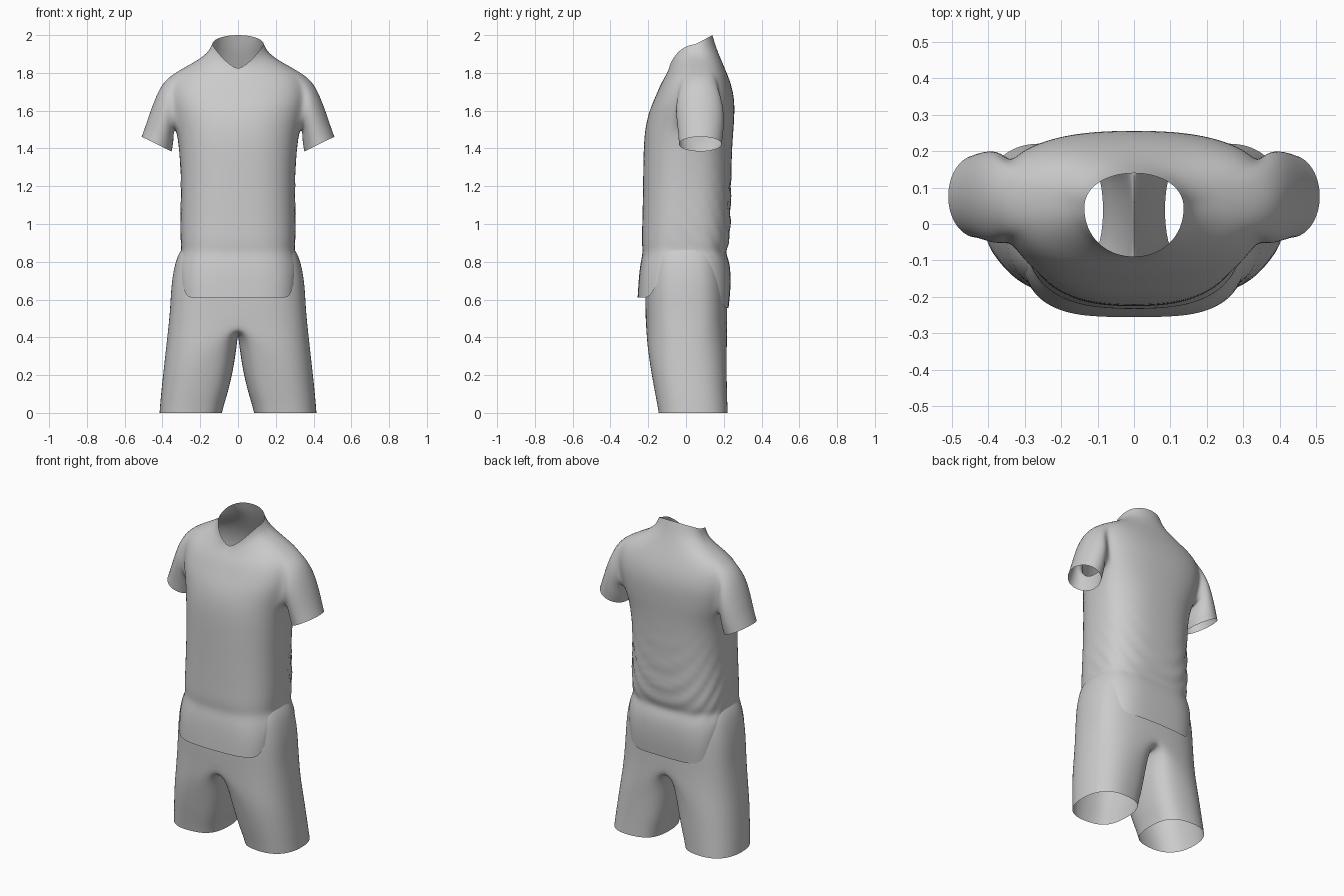
import bpy, bmesh
from math import sin, cos, pi, radians, exp

cube = bpy.data.objects.get("Cube")
if cube:
    bpy.data.objects.remove(cube)

cloth = bpy.data.materials.new("light_grey_cloth")
cloth.use_nodes = True
GREY = (0.6, 0.6, 0.6, 1)
cloth.diffuse_color = GREY
cloth.node_tree.nodes["Principled BSDF"].inputs["Base Color"].default_value = GREY


def spow(v, e):
    return abs(v) ** e * (1 if v >= 0 else -1)


def smooth(a, b, v):
    t = min(1, max(0, (v - a) / (b - a)))
    return t * t * (3 - 2 * t)


def finish(bm, name, mirror=False):
    """Turn a cage into a smooth, subdivided object."""
    bmesh.ops.recalc_face_normals(bm, faces=bm.faces)
    mesh = bpy.data.meshes.new(name)
    bm.to_mesh(mesh)
    bm.free()
    ob = bpy.data.objects.new(name, mesh)
    bpy.context.collection.objects.link(ob)
    mesh.materials.append(cloth)
    if mirror:
        mod = ob.modifiers.new("mirror", 'MIRROR')
        mod.merge_threshold = 0.0005
    sub = ob.modifiers.new("subdivision", 'SUBSURF')
    sub.levels = sub.render_levels = 2
    bpy.ops.object.select_all(action='DESELECT')
    bpy.context.view_layer.objects.active = ob
    ob.select_set(True)
    for mod in list(ob.modifiers):
        bpy.ops.object.modifier_apply(modifier=mod.name)
    bpy.ops.object.shade_smooth_by_angle(angle=radians(60))
    return ob


# Shirt body: front z, side z, back z, half width, front y, side y, back y, roundness
BODY = [
    (.61, .76, .555, .314, -.257, 0, .226, .6),
    (.70, .80, .68, .314, -.252, 0, .24, .6),
    (.79, .83, .80, .308, -.243, 0, .234, .65),
    (.85, .86, .85, .3, -.228, .01, .207, .7),
    (.90, .90, .90, .304, -.236, .01, .232, .73),
    (1.0, 1.0, 1.0, .306, -.232, .01, .236, .76),
    (1.2, 1.2, 1.2, .3, -.228, .01, .24, .78),
    (1.4, 1.4, 1.4, .312, -.226, .03, .244, .8),
    (1.5, 1.5, 1.5, .328, -.218, .05, .252, .82),
    (1.57, 1.57, 1.58, .35, -.203, .06, .257, .84),
    (1.62, 1.65, 1.66, .367, -.186, .07, .257, .84),
    (1.68, 1.73, 1.74, .367, -.16, .075, .24, .85),
    (1.74, 1.80, 1.81, .338, -.135, .075, .212, .88),
    (1.785, 1.855, 1.88, .235, -.108, .065, .182, .92),
    (1.81, 1.90, 1.935, .16, -.094, .055, .16, 1),
    (1.82, 1.95, 2.0, .137, -.09, .045, .14, .95),
]
N, LOW, HIGH = 32, 8, 12          # columns, and armhole rows
REACH = range(-2, 3)              # armhole columns


def body_point(row, j):
    zf, zs, zb, w, yf, yc, yb, e = BODY[row]
    c, s = cos(2 * pi * j / N), sin(2 * pi * j / N)
    mix = s * s
    if row < 3:
        mix = smooth(.2, .9 if s > 0 else .65, abs(s))   # shirt tails
    elif row > 13:
        mix = abs(s) if s > 0 else .5 * (1 - abs(c)) + .5 * s * s   # V neck
    z = zs + ((zb if s > 0 else zf) - zs) * mix
    depth = yb - yc if s > 0 else yc - yf
    flat = .2 if s > 0 and LOW <= row <= HIGH else 0     # broad shoulder blades
    return spow(c, e) * w, yc + spow(s, e - flat) * depth, z


bm = bmesh.new()
grid = [[bm.verts.new(body_point(r, j)) for j in range(N)] for r in range(len(BODY))]
hole = {(j + k) % N for j in (0, N // 2) for k in (-2, -1, 0, 1)}
for r in range(len(BODY) - 1):
    for j in range(N):
        if LOW <= r < HIGH and j in hole:
            continue
        k = (j + 1) % N
        bm.faces.new((grid[r][j], grid[r][k], grid[r + 1][k], grid[r + 1][j]))

# Sleeves grown from the armholes: outer x, z, inner x, z, front y, back y
SLEEVE = [
    (.405, 1.75, .34, 1.49, -.058, .202),
    (.458, 1.62, .34, 1.45, -.05, .203),
    (.486, 1.535, .343, 1.415, -.043, .199),
    (.512, 1.463, .35, 1.383, -.04, .192),
]
for side in (1, -1):
    def col(k):
        return k % N if side == 1 else (N // 2 - k) % N
    path = [(LOW, k) for k in REACH]
    path += [(r, 2) for r in range(LOW + 1, HIGH)]
    path += [(HIGH, -k) for k in REACH]
    path += [(r, -2) for r in range(HIGH - 1, LOW, -1)]
    loop = [grid[r][col(k)] for r, k in path]
    count = len(loop)
    for xo, zo, xi, zi, yf, yb in SLEEVE:
        ring = []
        for i in range(count):
            a = -pi / 4 + 2 * pi * i / count
            up = -cos(a)
            ring.append(bm.verts.new((side * ((xo + xi) / 2 + up * (xo - xi) / 2),
                                      (yf + yb) / 2 + sin(a) * (yb - yf) / 2,
                                      (zo + zi) / 2 + up * (zo - zi) / 2)))
        for i in range(count):
            k = (i + 1) % count
            bm.faces.new((loop[i], loop[k], ring[k], ring[i]))
        loop = ring
shirt = finish(bm, "shirt")

# Draped folds sagging across the lower back and slanting down the sides
shirt.data.update()
for v, n in [(v, v.normal.copy()) for v in shirt.data.vertices]:
    x, y, z = v.co
    if abs(x) < .34 and z > .8:
        mask = exp(-((z - 1.08) / .17) ** 2) * smooth(-.14, .1, y)
        v.co += n * (.005 * mask * sin(50 * (z - 2 * x * x + 1.2 * y)))

# Shorts, left half: hip rows are z, half width, front y, back y
HIPS = [
    (.87, .298, -.19, .185),
    (.82, .33, -.207, .203),
    (.70, .354, -.217, .217),
    (.58, .36, -.218, .22),
    (.49, .367, -.215, .22),
]
# Leg rows: z, inner x, middle x, outer x, front y, back y
LEG = [
    (.37, .003, .13, .38, -.209, .219),
    (.25, .018, .19, .393, -.192, .217),
    (.12, .047, .22, .407, -.169, .219),
    (.05, .07, .24, .413, -.155, .221),
    (.0, .082, .25, .417, -.147, .223),
]
OUT, INN = 12, 8
outer = [-pi / 2 + pi * i / OUT for i in range(OUT + 1)]
inner = [pi / 2 + pi * i / INN for i in range(1, INN)]

bm = bmesh.new()
rows = []
for z, w, yf, yb in HIPS:
    yc, half = (yf + yb) / 2, (yb - yf) / 2
    rows.append([bm.verts.new((w * spow(max(0, cos(a)), .68) if 0 < i < OUT else 0,
                               yc + half * spow(sin(a), .72), z))
                 for i, a in enumerate(outer)])
for low, high in zip(rows[1:], rows):
    for i in range(OUT):
        bm.faces.new((low[i], low[i + 1], high[i + 1], high[i]))

# Crotch seam closes the last hip row into a leg opening
loop = rows[-1] + [bm.verts.new((0, yc + half * sin(a), z + .075 * cos(a))) for a in inner]
for z, xi, xc, xo, yf, yb in LEG:
    yc, half = (yf + yb) / 2, (yb - yf) / 2
    ring = []
    for a in outer + inner:
        reach, e = (xo - xc, .85) if cos(a) > 0 else (xc - xi, .72)
        ring.append(bm.verts.new((xc + reach * spow(cos(a), e),
                                  yc + half * spow(sin(a), e), z)))
    for i in range(len(ring)):
        k = (i + 1) % len(ring)
        bm.faces.new((loop[i], loop[k], ring[k], ring[i]))
    loop = ring
finish(bm, "shorts", mirror=True)
